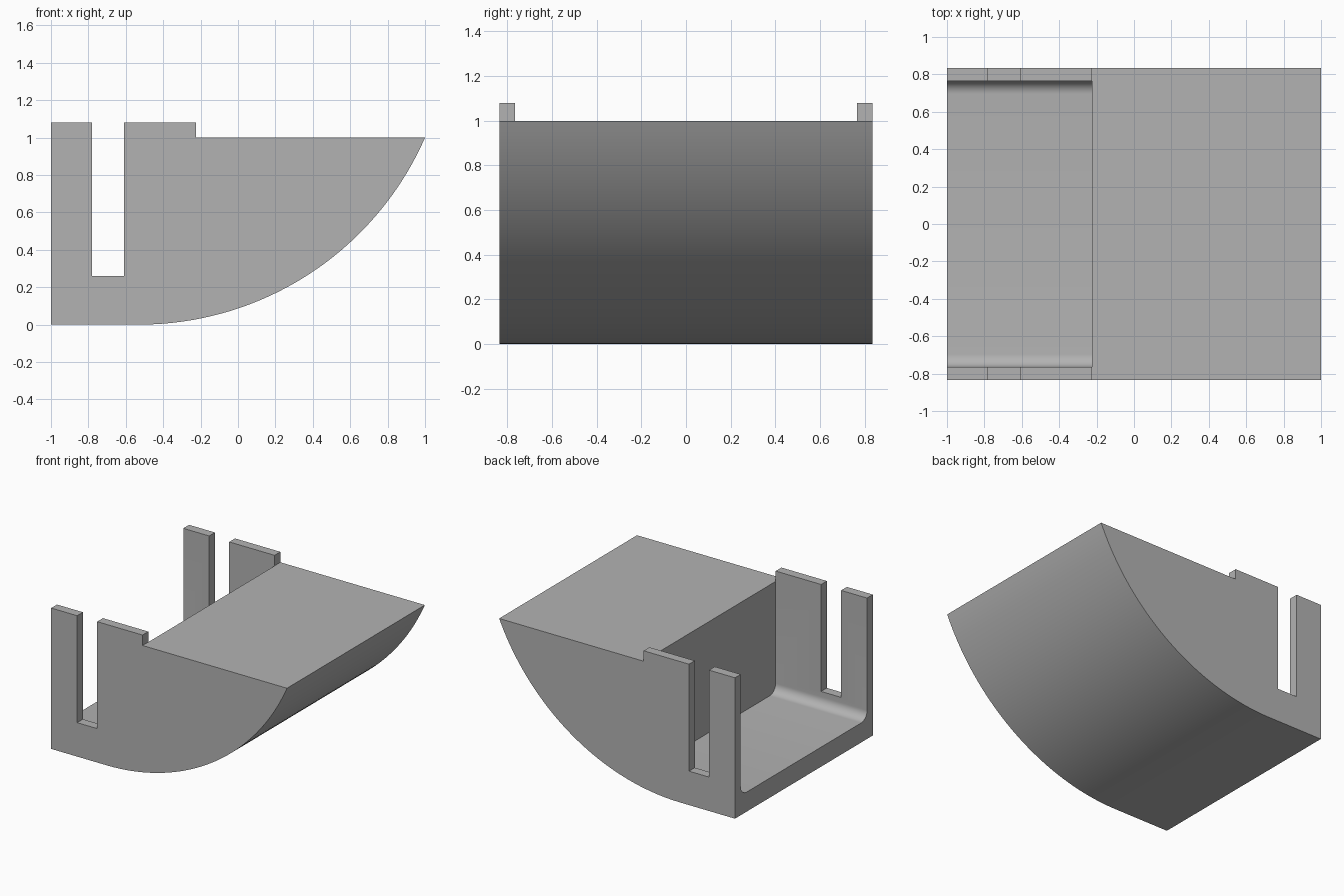
import bpy
import bmesh
from math import atan2, cos, sin, pi

if "Cube" in bpy.data.objects:
    bpy.data.objects.remove(bpy.data.objects["Cube"], do_unlink=True)

HALF_WIDTH, WALL = 0.835, 0.07
TOP, RIM, STEP_X = 1.0, 1.08, -0.225
SLOT_LEFT, SLOT_RIGHT, SLOT_FLOOR = -0.78, -0.61, 0.26
FLOOR, FILLET = 0.15, 0.07
ARC_X = -0.53

grey = bpy.data.materials.new("plain grey")
grey.use_nodes = True
grey.diffuse_color = (0.45, 0.45, 0.45, 1)
grey.node_tree.nodes["Principled BSDF"].inputs["Base Color"].default_value = grey.diffuse_color


def arc(cx, cy, radius, start, end, steps):
    angles = [start + (end - start) * i / steps for i in range(steps + 1)]
    return [(cx + radius * cos(a), cy + radius * sin(a)) for a in angles]


def prism(name, outline, offset):
    """Extrude a closed 3D outline along an offset vector."""
    bm = bmesh.new()
    face = bm.faces.new([bm.verts.new(p) for p in outline])
    moved = bmesh.ops.extrude_face_region(bm, geom=[face])["geom"]
    bmesh.ops.translate(bm, vec=offset, verts=[v for v in moved if isinstance(v, bmesh.types.BMVert)])
    bmesh.ops.recalc_face_normals(bm, faces=bm.faces)
    mesh = bpy.data.meshes.new(name)
    bm.to_mesh(mesh)
    bm.free()
    mesh.materials.append(grey)
    obj = bpy.data.objects.new(name, mesh)
    bpy.context.collection.objects.link(obj)
    return obj


# Side profile: flat base, curved nose, raised rim with an open slot
radius = ((1 - ARC_X) ** 2 + TOP ** 2) / (2 * TOP)
nose_end = atan2(TOP - radius, 1 - ARC_X)
side = [(-1, 0)] + arc(ARC_X, radius, radius, -pi / 2, nose_end, 40)
side += [(STEP_X, TOP), (STEP_X, RIM), (SLOT_RIGHT, RIM), (SLOT_RIGHT, SLOT_FLOOR),
         (SLOT_LEFT, SLOT_FLOOR), (SLOT_LEFT, RIM), (-1, RIM)]
body = prism("slotted_cradle", [(x, -HALF_WIDTH, z) for x, z in side], (0, 2 * HALF_WIDTH, 0))

# Open bay between the walls, with rounded lower corners
inner = HALF_WIDTH - WALL
bay = [(-inner, 1.3)]
bay += arc(FILLET - inner, FLOOR + FILLET, FILLET, pi, 1.5 * pi, 10)
bay += arc(inner - FILLET, FLOOR + FILLET, FILLET, 1.5 * pi, 2 * pi, 10)
bay += [(inner, 1.3)]
cutter = prism("bay_cutter", [(-1.2, y, z) for y, z in bay], (STEP_X + 1.201, 0, 0))
cutter.hide_render = True

cut = body.modifiers.new("bay", "BOOLEAN")
cut.operation = "DIFFERENCE"
cut.solver = "EXACT"
cut.object = cutter
bpy.ops.object.select_all(action="DESELECT")
bpy.context.view_layer.objects.active = body
body.select_set(True)
bpy.ops.object.modifier_apply(modifier=cut.name)
bpy.data.objects.remove(cutter, do_unlink=True)

# Smooth the nose and fillets while keeping hard edges
bpy.ops.object.shade_smooth_by_angle(angle=pi / 6)
